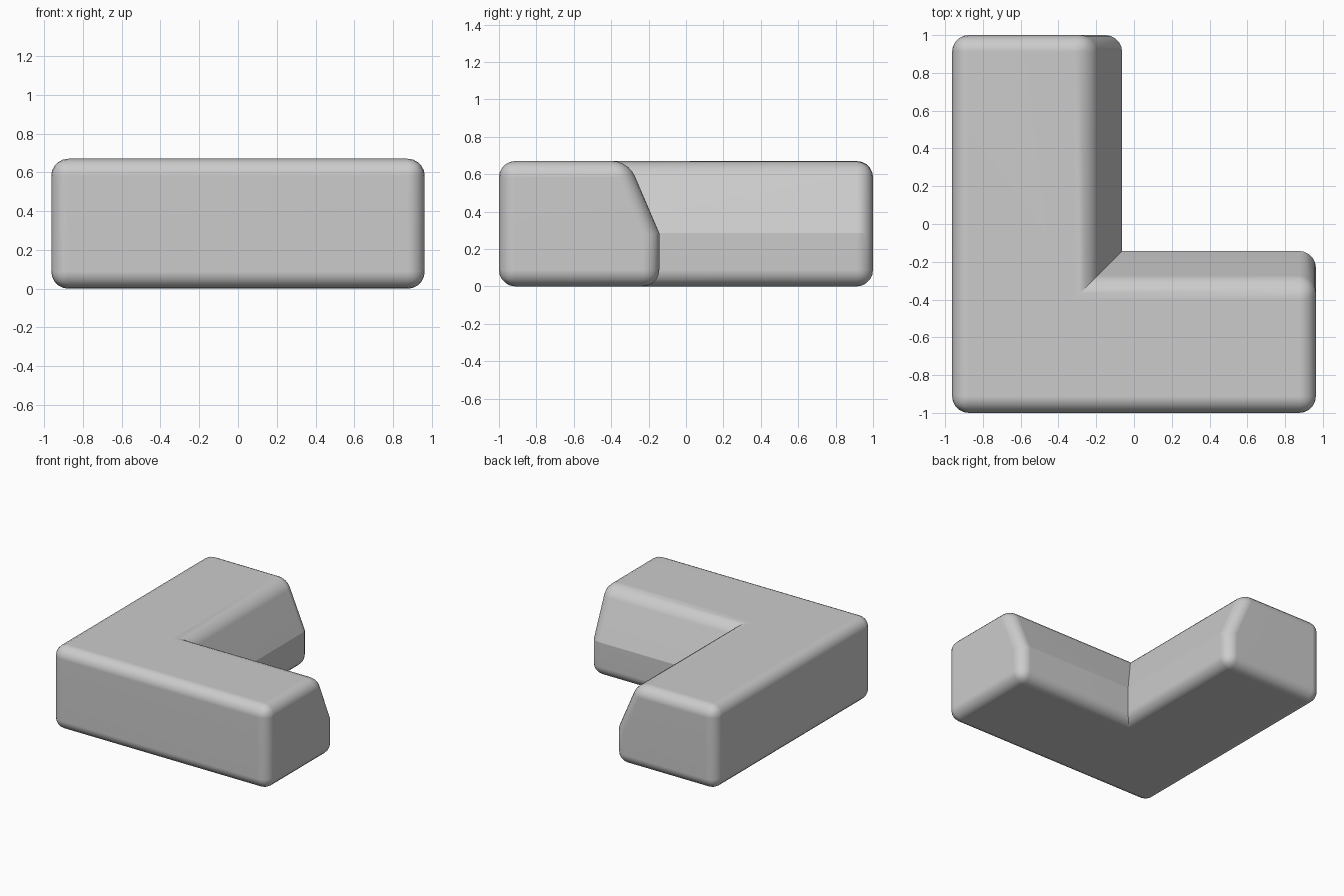
import bpy, bmesh
from math import radians

old = bpy.data.objects.get("Cube")
if old:
    bpy.data.objects.remove(old, do_unlink=True)

# Plain grey material
mat = bpy.data.materials.new("light_grey")
mat.use_nodes = True
color = (0.6, 0.6, 0.6, 1)
mat.diffuse_color = color
mat.node_tree.nodes["Principled BSDF"].inputs["Base Color"].default_value = color

# Cross-section: inset from the outer wall along x and y, then height
X, Y = 0.963, 1.0
profile = [(0, 0, 0), (0.9, 0.857, 0), (0.9, 0.857, 0.285),
           (0.735, 0.692, 0.67), (0, 0, 0.67)]
n = len(profile)

# Sweep it round the corner: back end, mitred corner, side end
bm = bmesh.new()
back = [bm.verts.new((-X + u, Y, z)) for u, v, z in profile]
corner = [bm.verts.new((-X + u, -Y + v, z)) for u, v, z in profile]
side = [bm.verts.new((X, -Y + v, z)) for u, v, z in profile]
for a, b in ((back, corner), (corner, side)):
    for i in range(n):
        j = (i + 1) % n
        bm.faces.new((a[i], a[j], b[j], b[i]))
bm.faces.new(back)
bm.faces.new(side)
bmesh.ops.recalc_face_normals(bm, faces=bm.faces)

# Merge the flat halves of the top and bottom
flat = [e for e in bm.edges if e.calc_face_angle() < radians(1)]
bmesh.ops.dissolve_edges(bm, edges=flat, use_verts=False)

# Round the convex edges only; the slope fold and inner corner stay crisp
round_edges = [e for e in bm.edges if e.calc_face_angle_signed() > radians(30)]
bmesh.ops.bevel(bm, geom=round_edges, offset=0.088, offset_type='OFFSET',
                segments=5, profile=0.5, affect='EDGES', clamp_overlap=True)
bmesh.ops.recalc_face_normals(bm, faces=bm.faces)

mesh = bpy.data.meshes.new("corner_block")
bm.to_mesh(mesh)
bm.free()
mesh.materials.append(mat)
block = bpy.data.objects.new("corner_block", mesh)
bpy.context.collection.objects.link(block)

bpy.ops.object.select_all(action='DESELECT')
block.select_set(True)
bpy.context.view_layer.objects.active = block
bpy.ops.object.shade_smooth_by_angle(angle=radians(20.5))
weighted = block.modifiers.new("weighted_normals", 'WEIGHTED_NORMAL')
weighted.keep_sharp = True
